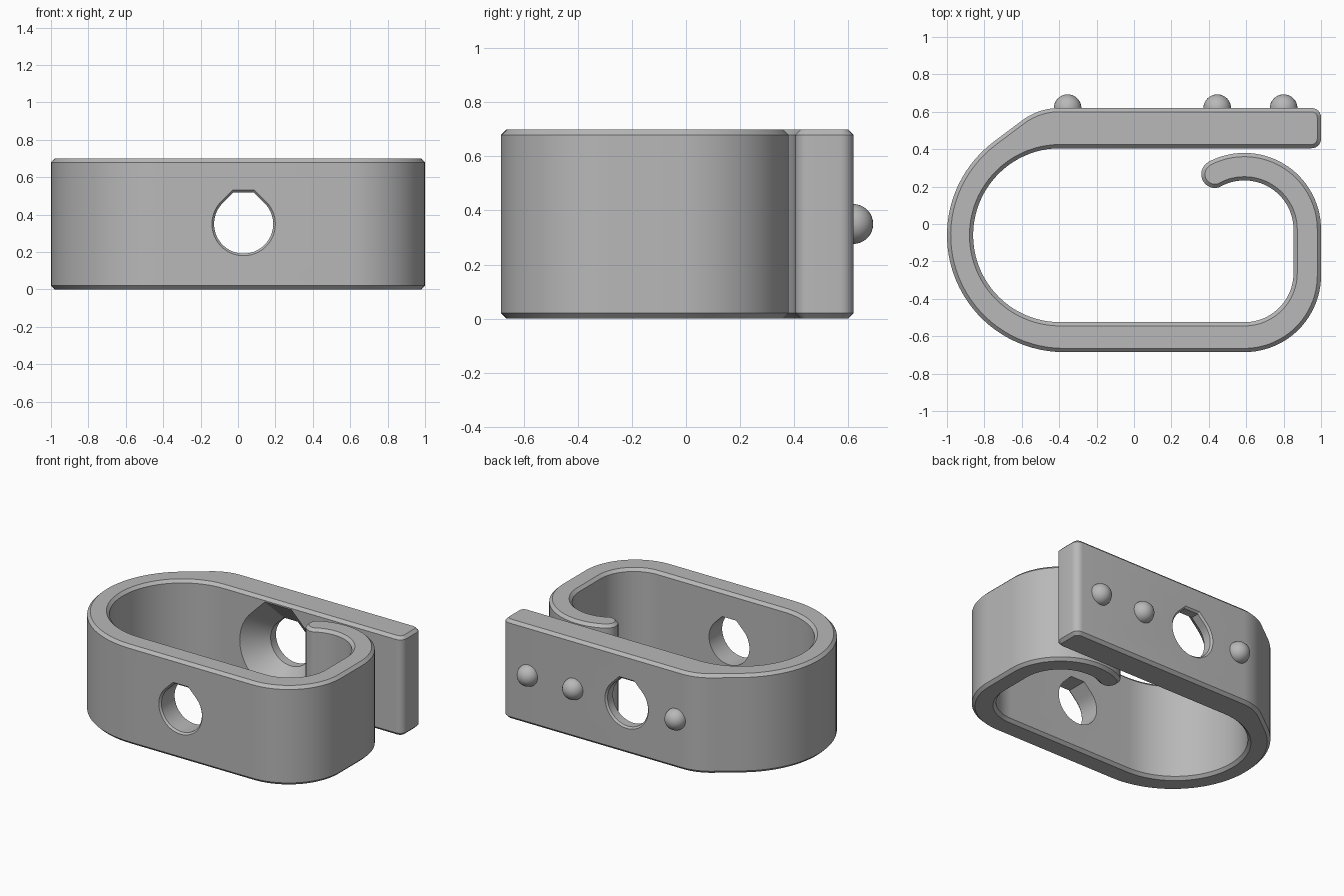
import bpy, bmesh
from math import sin, cos, radians, sqrt

if "Cube" in bpy.data.objects:
    bpy.data.objects.remove(bpy.data.objects["Cube"], do_unlink=True)

HEIGHT = 0.70
MID = HEIGHT / 2
HOLE_X = 0.03

grey = bpy.data.materials.new("plain grey")
grey.use_nodes = True
grey.diffuse_color = (0.48, 0.48, 0.48, 1)
grey.node_tree.nodes["Principled BSDF"].inputs["Base Color"].default_value = grey.diffuse_color


def make_object(name, bm):
    bmesh.ops.recalc_face_normals(bm, faces=bm.faces)
    mesh = bpy.data.meshes.new(name)
    bm.to_mesh(mesh)
    bm.free()
    mesh.materials.append(grey)
    obj = bpy.data.objects.new(name, mesh)
    bpy.context.collection.objects.link(obj)
    return obj


def activate(obj):
    bpy.ops.object.select_all(action='DESELECT')
    obj.select_set(True)
    bpy.context.view_layer.objects.active = obj


def arc(cx, cy, r, start, end, step=4):
    n = max(4, round(abs(end - start) / step))
    angles = [radians(start + (end - start) * i / n) for i in range(n + 1)]
    return [(cx + r * cos(a), cy + r * sin(a)) for a in angles]


# Clip outline: outside from the arm end round to the hook tip, then back inside
outline = (
    arc(0.95, 0.57, 0.05, 0, 90, 15)
    + arc(-0.40, 0.29, 0.33, 90, 127)
    + arc(-0.375, -0.06, 0.625, 127, 270)
    + arc(0.59, -0.275, 0.41, 270, 360)
    + arc(0.59, -0.03, 0.41, 0, 118)
    + arc(0.433, 0.266, 0.0735, 118, 298, 12)[1:-1]
    + arc(0.59, -0.03, 0.263, 118, 0)
    + arc(0.59, -0.262, 0.263, 0, -90)
    + arc(-0.395, -0.06, 0.465, 270, 90)
    + arc(0.95, 0.455, 0.05, -90, 0, 15)
)

bm = bmesh.new()
base = bm.faces.new([bm.verts.new((x, y, 0)) for x, y in outline])
top = bmesh.ops.extrude_face_region(bm, geom=[base], use_keep_orig=True)
bmesh.ops.translate(bm, verts=[v for v in top["geom"] if isinstance(v, bmesh.types.BMVert)],
                    vec=(0, 0, HEIGHT))
clip = make_object("clip_body", bm)
chamfer = clip.modifiers.new("chamfer", 'BEVEL')
chamfer.width = 0.02
chamfer.segments = 1
chamfer.limit_method = 'ANGLE'
chamfer.angle_limit = radians(40)


# Flat-topped teardrop hole, lofted along y through (y, radius) stations
def teardrop_cutter(name, stations):
    flat = 1.07
    shape = arc(0, 0, 1, 45, -225, 5)
    shape += [(flat - sqrt(2), flat), (sqrt(2) - flat, flat)]
    bm = bmesh.new()
    rings = [[bm.verts.new((HOLE_X + r * x, y, MID + r * z)) for x, z in shape]
             for y, r in stations]
    for a, b in zip(rings, rings[1:]):
        for i in range(len(shape)):
            bm.faces.new((a[i - 1], a[i], b[i], b[i - 1]))
    bm.faces.new(rings[0])
    bm.faces.new(rings[-1])
    cutter = make_object(name, bm)
    cutter.hide_render = True
    return cutter


cutters = [
    teardrop_cutter("front_hole_cutter",
                    [(-0.70, 0.183), (-0.672, 0.158), (-0.45, 0.158)]),
    teardrop_cutter("back_hole_cutter",
                    [(0.39, 0.315), (0.547, 0.158), (0.607, 0.158), (0.635, 0.183)]),
]
for cutter in cutters:
    cut = clip.modifiers.new(cutter.name, 'BOOLEAN')
    cut.operation = 'DIFFERENCE'
    cut.solver = 'EXACT'
    cut.object = cutter

activate(clip)
for name in [m.name for m in clip.modifiers]:
    bpy.ops.object.modifier_apply(modifier=name)
for cutter in cutters:
    bpy.data.objects.remove(cutter, do_unlink=True)
bpy.ops.object.shade_smooth_by_angle(angle=radians(25))

# Round bumps on the back of the arm
for name, x in (("right_bump", -0.355), ("middle_bump", 0.445), ("left_bump", 0.80)):
    bm = bmesh.new()
    bmesh.ops.create_uvsphere(bm, u_segments=32, v_segments=16, radius=0.074)
    hidden = [f for f in bm.faces if f.calc_center_median().y < 0]
    bmesh.ops.delete(bm, geom=hidden, context='FACES')
    bump = make_object(name, bm)
    bump.location = (x, 0.619, MID)
    activate(bump)
    bpy.ops.object.shade_smooth_by_angle(angle=radians(30))
